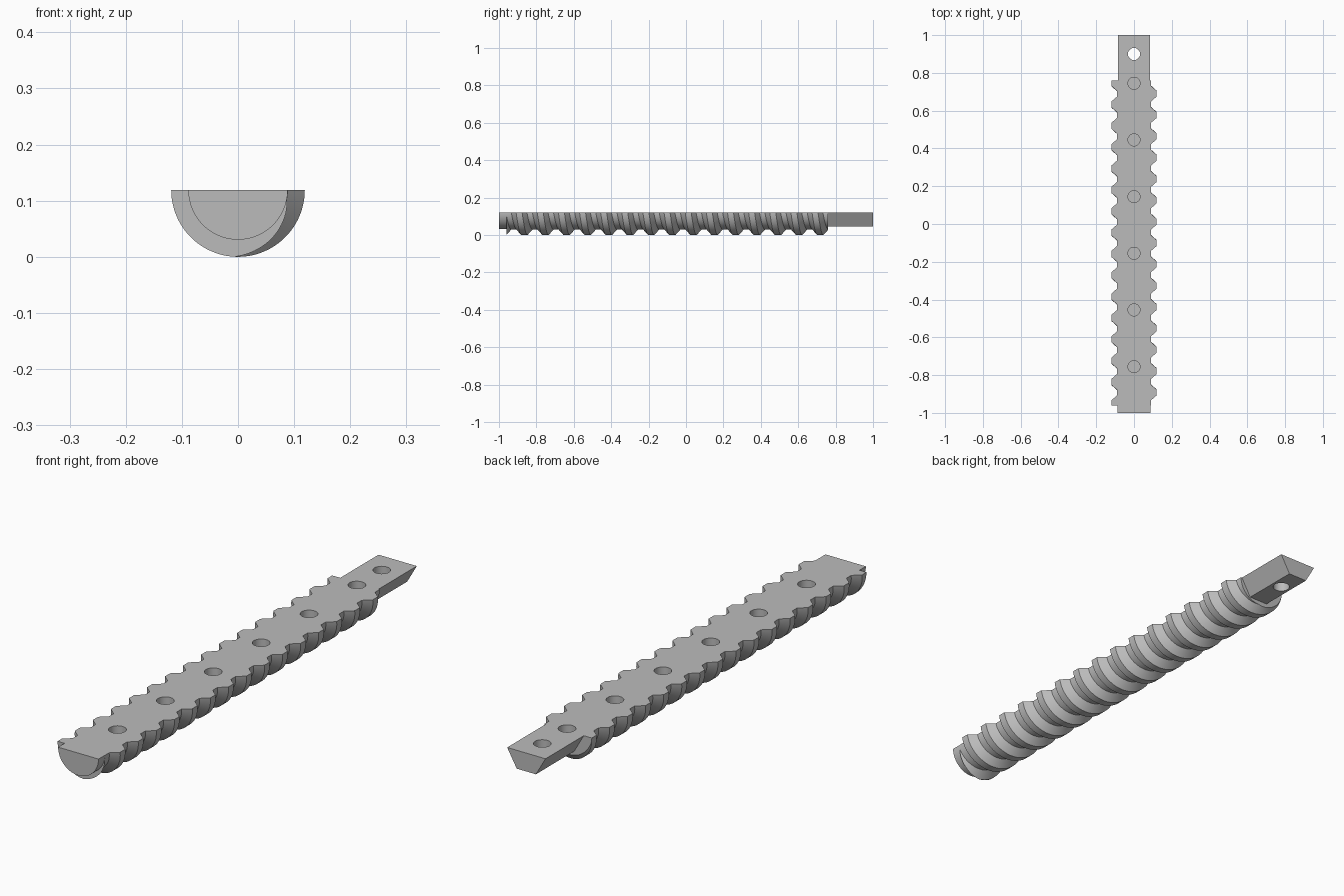
import bpy, bmesh
from math import pi, sin, cos, radians
from mathutils import Vector

if "Cube" in bpy.data.objects:
    bpy.data.objects.remove(bpy.data.objects["Cube"])

AXIS = 0.119          # height of the flat face and of the screw axis
CREST, ROOT = 0.119, 0.089
LEAD = 0.113
START, END = -0.96, 0.76
STEPS = 48

grey = bpy.data.materials.new("plain_grey")
grey.use_nodes = True
grey.diffuse_color = (0.5, 0.5, 0.5, 1)
grey.node_tree.nodes["Principled BSDF"].inputs["Base Color"].default_value = (0.5, 0.5, 0.5, 1)


def finish(bm, name):
    bmesh.ops.recalc_face_normals(bm, faces=bm.faces)
    mesh = bpy.data.meshes.new(name)
    bm.to_mesh(mesh)
    bm.free()
    mesh.materials.append(grey)
    obj = bpy.data.objects.new(name, mesh)
    bpy.context.collection.objects.link(obj)
    return obj


def below(radius, angle, y):
    """Point on the lower half circle; angle 0 is +x, pi is -x."""
    return Vector((radius * cos(angle), y, AXIS - radius * sin(angle)))


def half_prism(name, radius, sides, y0, y1):
    bm = bmesh.new()
    ring = [bm.verts.new(below(radius, pi * i / sides, y0)) for i in range(sides + 1)]
    face = bm.faces.new(ring)
    new = bmesh.ops.extrude_face_region(bm, geom=[face])["geom"]
    moved = [v for v in new if isinstance(v, bmesh.types.BMVert)]
    bmesh.ops.translate(bm, verts=moved, vec=(0, y1 - y0, 0))
    return finish(bm, name)


def half_screw(name):
    """Trapezoid thread swept along a helix, cut flat at both ends."""
    crest, flank = 0.016, 0.042
    profile = []
    for k in range(-2, 19):
        mid = -0.977 + k * LEAD
        profile += [(mid - flank, ROOT), (mid - crest, CREST),
                    (mid + crest, CREST), (mid + flank, ROOT)]
    bm = bmesh.new()
    rows = []
    for i in range(STEPS + 1):
        a = pi * i / STEPS
        shift = LEAD * (a - pi / 2) / (2 * pi)
        rows.append([bm.verts.new(below(r, a, y + shift)) for y, r in profile])
    for r0, r1 in zip(rows, rows[1:]):
        for j in range(len(profile) - 1):
            bm.faces.new((r0[j], r0[j + 1], r1[j + 1], r1[j]))
    bm.faces.new(rows[0] + rows[-1][::-1])
    for y, side in ((START, -1), (END, 1)):
        cut = bmesh.ops.bisect_plane(
            bm, geom=bm.verts[:] + bm.edges[:] + bm.faces[:], dist=1e-6,
            plane_co=(0, y, 0), plane_no=(0, side, 0), clear_outer=True)
        edges = [e for e in cut["geom_cut"] if isinstance(e, bmesh.types.BMEdge)]
        bmesh.ops.holes_fill(bm, edges=edges, sides=0)
    return finish(bm, name)


def drill(name, y, bottom):
    bm = bmesh.new()
    bmesh.ops.create_cone(bm, cap_ends=True, segments=32, radius1=0.032,
                          radius2=0.032, depth=0.2)
    bmesh.ops.translate(bm, verts=bm.verts, vec=(0, y, bottom + 0.1))
    return finish(bm, name)


def combine(target, other, operation):
    mod = target.modifiers.new(operation.lower(), 'BOOLEAN')
    mod.operation = operation
    mod.solver = 'EXACT'
    mod.object = other
    bpy.context.view_layer.objects.active = target
    bpy.ops.object.modifier_apply(modifier=mod.name)
    bpy.data.objects.remove(other)


# Threaded body with plain front stub and half-hexagon tail
body = half_screw("half_screw_rod")
combine(body, half_prism("front_stub", ROOT - 0.0005, STEPS, -1, START + 0.05), 'UNION')
combine(body, half_prism("hex_tail", 0.084, 3, END - 0.06, 1), 'UNION')

# Blind pin holes along the flat face, and one through the tail
for i in range(6):
    combine(body, drill("pin_hole", -0.755 + 0.3 * i, AXIS - 0.06), 'DIFFERENCE')
combine(body, drill("tail_hole", 0.9, -0.05), 'DIFFERENCE')

bpy.ops.object.select_all(action='DESELECT')
body.select_set(True)
bpy.context.view_layer.objects.active = body
bpy.ops.object.shade_smooth_by_angle(angle=radians(25))
